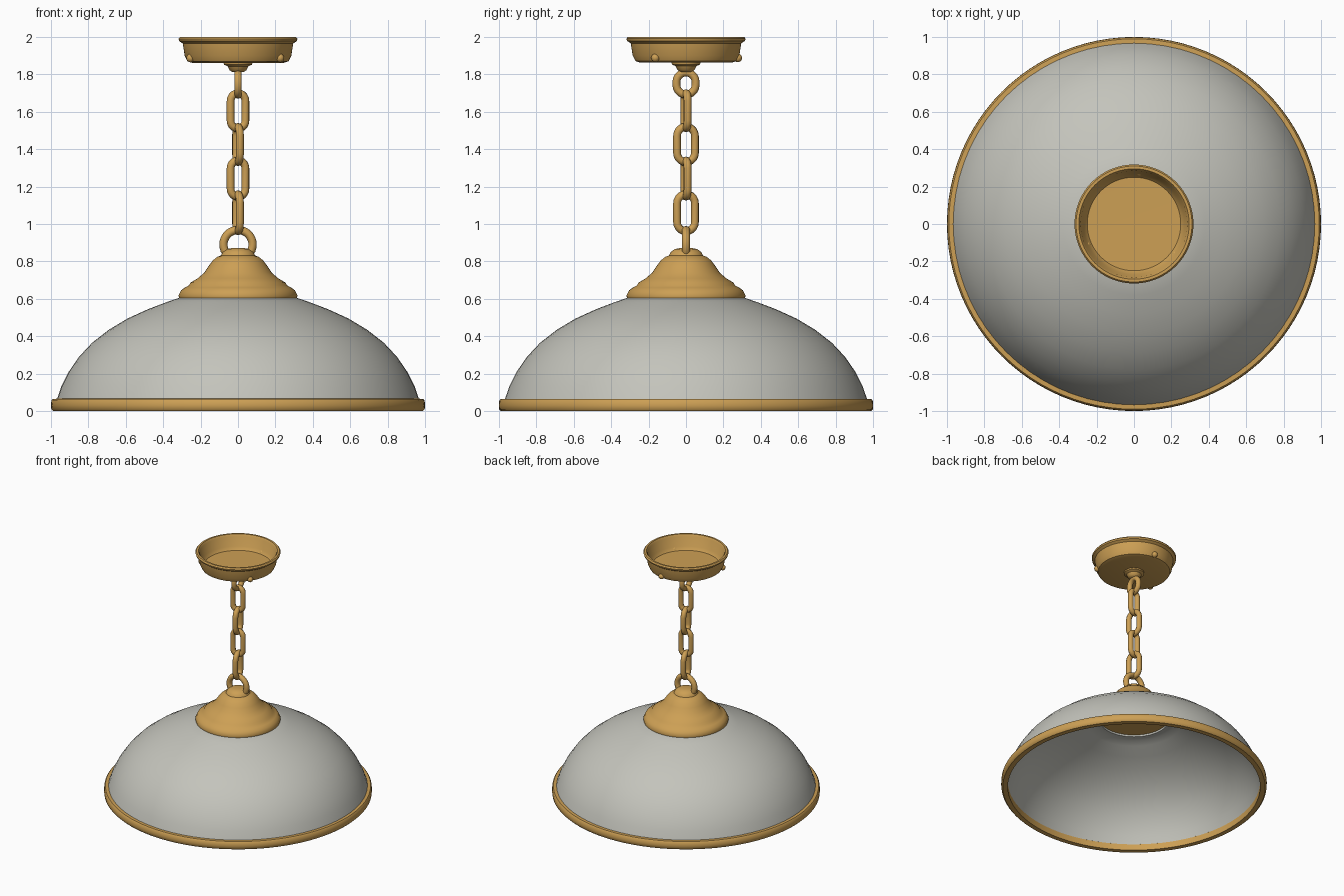
import bpy, bmesh, math
from mathutils import Matrix, Vector

cube = bpy.data.objects.get("Cube")
if cube:
    bpy.data.objects.remove(cube, do_unlink=True)


def material(name, rgb):
    m = bpy.data.materials.new(name)
    m.use_nodes = True
    m.diffuse_color = (*rgb, 1)
    node = next(n for n in m.node_tree.nodes if n.type == 'BSDF_PRINCIPLED')
    node.inputs["Base Color"].default_value = (*rgb, 1)
    return m


BRASS = material("warm brass", (0.61, 0.35, 0.09))
GLASS = material("frosted grey", (0.55, 0.55, 0.50))


def finish(name, bm, mat, angle=40):
    bmesh.ops.recalc_face_normals(bm, faces=bm.faces)
    mesh = bpy.data.meshes.new(name)
    bm.to_mesh(mesh)
    bm.free()
    mesh.materials.append(mat)
    ob = bpy.data.objects.new(name, mesh)
    bpy.context.collection.objects.link(ob)
    bpy.ops.object.select_all(action='DESELECT')
    ob.select_set(True)
    bpy.context.view_layer.objects.active = ob
    bpy.ops.object.shade_smooth_by_angle(angle=math.radians(angle))
    return ob


def lathe(name, profile, mat, closed=False, steps=72):
    """Spin a radius/height profile around the vertical axis."""
    bm = bmesh.new()
    pts = [bm.verts.new((r, 0, z)) for r, z in profile]
    pairs = list(zip(pts, pts[1:])) + ([(pts[-1], pts[0])] if closed else [])
    edges = [bm.edges.new(p) for p in pairs]
    bmesh.ops.spin(bm, geom=pts + edges, cent=(0, 0, 0), axis=(0, 0, 1),
                   angle=math.tau, steps=steps, use_duplicate=False)
    bmesh.ops.remove_doubles(bm, verts=bm.verts, dist=0.0005)
    return finish(name, bm, mat)


def link(name, top, bottom, width, tube, turn, arc=10, sides=10):
    """Oblong ring standing upright, turned about the vertical axis."""
    r = width / 2 - tube
    half = max((top - bottom) / 2 - tube - r, 0)
    bm = bmesh.new()
    rings = []
    for end in (1, -1):
        for i in range(arc + 1):
            a = math.pi * i / arc + (0 if end == 1 else math.pi)
            out = Vector((math.cos(a), 0, math.sin(a)))
            c = out * r + Vector((0, 0, end * half))
            rings.append([bm.verts.new(c + tube * (math.cos(t) * out + math.sin(t) * Vector((0, 1, 0))))
                          for t in (math.tau * k / sides for k in range(sides))])
    for i, ring in enumerate(rings):
        nxt = rings[(i + 1) % len(rings)]
        for k in range(sides):
            j = (k + 1) % sides
            bm.faces.new((ring[k], ring[j], nxt[j], nxt[k]))
    bmesh.ops.remove_doubles(bm, verts=bm.verts, dist=0.0005)
    bm.transform(Matrix.Translation((0, 0, (top + bottom) / 2)) @ Matrix.Rotation(math.radians(turn), 4, 'Z'))
    return finish(name, bm, BRASS, 60)


# Domed shade: outer curve, flat lip round the opening, inner curve
outer = [(0.972, 0.05), (0.945, 0.13), (0.905, 0.21), (0.85, 0.29), (0.78, 0.365), (0.69, 0.435),
         (0.59, 0.495), (0.48, 0.545), (0.38, 0.583), (0.30, 0.61)]
inner = [(r - 0.016, z - 0.016) for r, z in reversed(outer[:-1])]
lathe("shade", outer + [(0.265, 0.612), (0.265, 0.59), (0.32, 0.588)] + inner, GLASS, closed=True)

# Brass rim band
lathe("shade_rim", [(0.95, 0.0), (0.988, 0.0), (0.998, 0.01), (1.0, 0.03), (0.998, 0.055),
                    (0.99, 0.065), (0.965, 0.066), (0.95, 0.05)], BRASS, closed=True, steps=96)

# Bell-shaped cap over the shade opening
lathe("shade_cap", [(0, 0.605), (0.315, 0.605), (0.318, 0.618), (0.305, 0.645), (0.285, 0.66),
                    (0.262, 0.672), (0.255, 0.686), (0.215, 0.71), (0.18, 0.74), (0.157, 0.775),
                    (0.135, 0.805), (0.11, 0.825), (0.09, 0.832), (0.082, 0.85), (0.06, 0.866),
                    (0.03, 0.872), (0, 0.873)], BRASS)

# Hanging ring and chain
link("cap_ring", 0.99, 0.79, 0.20, 0.022, 0, arc=16)
chain = [(1.83, 1.67, 0.145, 90), (1.72, 1.49, 0.123, 12), (1.54, 1.31, 0.14, 102),
         (1.36, 1.125, 0.123, 12), (1.18, 0.94, 0.14, 102)]
for n, (top, bottom, width, turn) in enumerate(chain):
    link(f"chain_link_{n + 1}", top, bottom, width, 0.021, turn)

# Ceiling canopy: open dish with a rolled lip
lathe("canopy", [(0, 1.862), (0.245, 1.862), (0.27, 1.87), (0.285, 1.90), (0.295, 1.965), (0.315, 1.978),
                 (0.318, 1.99), (0.31, 2.0), (0.295, 2.0), (0.285, 1.985), (0.27, 1.91),
                 (0.25, 1.885), (0, 1.883)], BRASS)
lathe("canopy_neck", [(0, 1.866), (0.078, 1.866), (0.075, 1.852), (0.055, 1.843),
                      (0.045, 1.822), (0.03, 1.812), (0, 1.81)], BRASS, steps=32)

# Three small screw knobs round the canopy
for n in range(3):
    a = math.radians(-36 + 120 * n)
    bm = bmesh.new()
    bmesh.ops.create_uvsphere(bm, u_segments=14, v_segments=8, radius=0.023)
    bm.transform(Matrix.Translation((0.278 * math.cos(a), 0.278 * math.sin(a), 1.887)))
    finish(f"canopy_screw_{n + 1}", bm, BRASS, 60)
